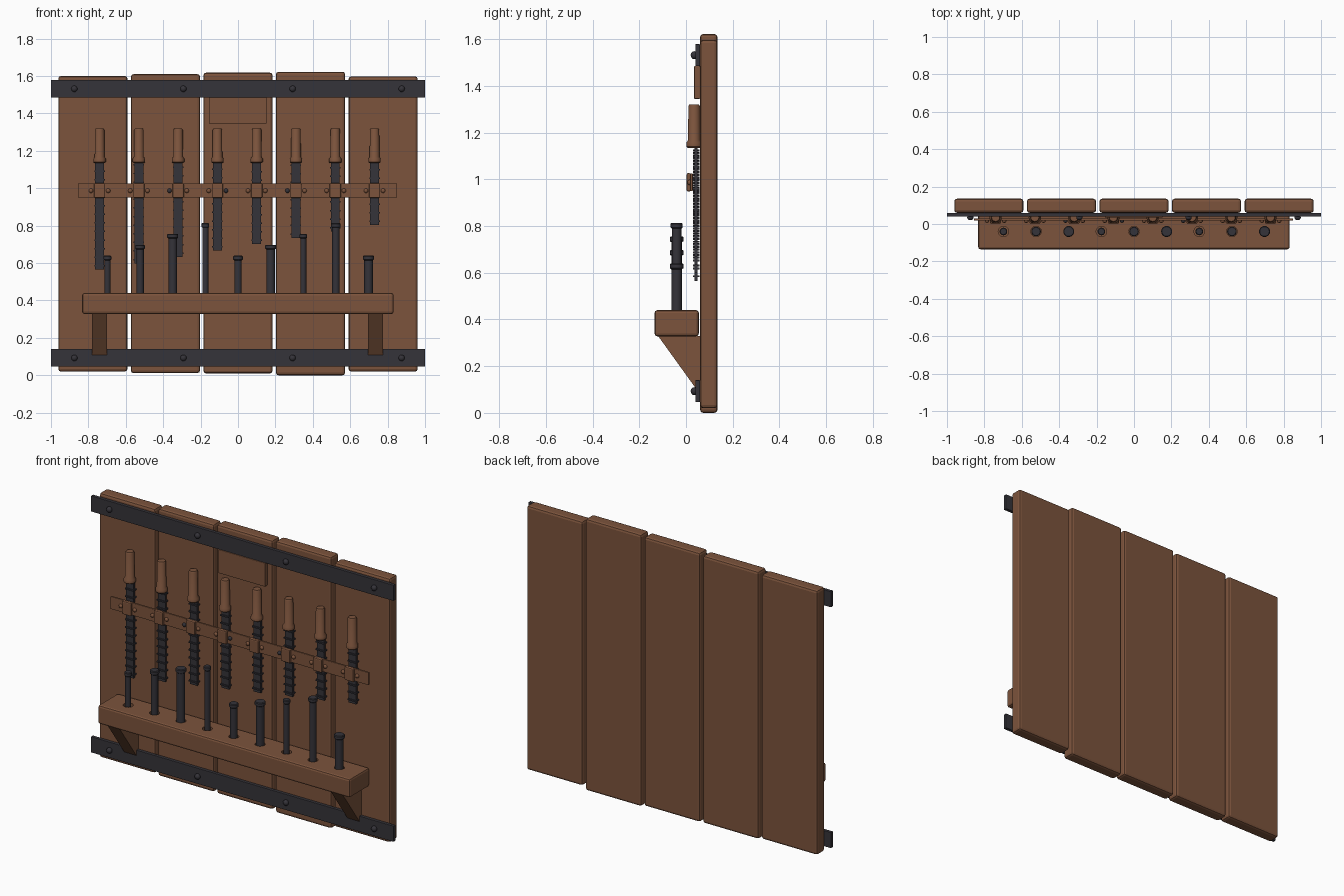
import bpy, bmesh
from math import radians

if "Cube" in bpy.data.objects:
    bpy.data.objects.remove(bpy.data.objects["Cube"])


def material(name, r, g, b):
    m = bpy.data.materials.new(name)
    m.use_nodes = True
    m.diffuse_color = (r, g, b, 1)
    m.node_tree.nodes["Principled BSDF"].inputs["Base Color"].default_value = (r, g, b, 1)
    return m


wood = material("brown wood", 0.20, 0.087, 0.045)
iron = material("dark iron", 0.035, 0.033, 0.041)


def finish(name, bm, mat, bevel=0, smooth=False):
    bmesh.ops.recalc_face_normals(bm, faces=bm.faces)
    mesh = bpy.data.meshes.new(name)
    bm.to_mesh(mesh)
    bm.free()
    mesh.materials.append(mat)
    ob = bpy.data.objects.new(name, mesh)
    bpy.context.collection.objects.link(ob)
    if bevel:
        mod = ob.modifiers.new("soft edges", "BEVEL")
        mod.width, mod.segments = bevel, 2
        mod.limit_method = "ANGLE"
    if smooth:
        bpy.ops.object.select_all(action="DESELECT")
        ob.select_set(True)
        bpy.context.view_layer.objects.active = ob
        bpy.ops.object.shade_smooth_by_angle(angle=radians(35))
    return ob


def add_box(bm, x0, x1, y0, y1, z0, z1):
    verts = bmesh.ops.create_cube(bm, size=1)["verts"]
    bmesh.ops.scale(bm, vec=(x1 - x0, y1 - y0, z1 - z0), verts=verts)
    bmesh.ops.translate(bm, vec=((x0 + x1) / 2, (y0 + y1) / 2, (z0 + z1) / 2), verts=verts)


def box(name, mat, *bounds, bevel=0):
    bm = bmesh.new()
    add_box(bm, *bounds)
    return finish(name, bm, mat, bevel)


def lathe(name, mat, x, y, profile, sides=20):
    """Turned part about a vertical axis, profile is (radius, z) from bottom to top."""
    bm = bmesh.new()
    verts = [bm.verts.new((r, 0, z)) for r, z in [(0, profile[0][1])] + profile + [(0, profile[-1][1])]]
    edges = [bm.edges.new(p) for p in zip(verts, verts[1:])]
    bmesh.ops.spin(bm, geom=verts + edges, axis=(0, 0, 1), cent=(0, 0, 0),
                   angle=radians(360), steps=sides)
    bmesh.ops.remove_doubles(bm, verts=bm.verts, dist=0.0001)
    bmesh.ops.translate(bm, vec=(x, y, 0), verts=bm.verts)
    return finish(name, bm, mat, smooth=True)


def dome(name, mat, x, y, z, radius, depth):
    """Domed stud head facing the front."""
    bm = bmesh.new()
    bmesh.ops.create_uvsphere(bm, u_segments=14, v_segments=8, radius=radius)
    bmesh.ops.scale(bm, vec=(1, depth / radius, 1), verts=bm.verts)
    bmesh.ops.translate(bm, vec=(x, y, z), verts=bm.verts)
    return finish(name, bm, mat, smooth=True)


# Back board of five planks with uneven ends
for i, (low, high) in enumerate([(0.02, 1.60), (0.012, 1.61), (0.01, 1.618), (0, 1.623), (0.02, 1.598)]):
    cx = (i - 2) * 0.388
    box(f"plank_{i + 1}", wood, cx - 0.185, cx + 0.185, 0.06, 0.135, low, high, bevel=0.014)

# Iron straps with bolts
for side, z in (("lower", 0.093), ("upper", 1.532)):
    box(f"{side}_strap", iron, -1, 1, 0.04, 0.06, z - 0.047, z + 0.047, bevel=0.002)
    for x in (-0.875, -0.292, 0.292, 0.875):
        dome(f"{side}_strap_bolt", iron, x, 0.035, z, 0.017, 0.015)

# Plain name plate under the upper strap
box("plate", wood, -0.155, 0.153, 0.035, 0.06, 1.345, 1.486, bevel=0.003)

# Shelf with drilled holes
shelf = box("shelf", wood, -0.833, 0.832, -0.135, 0.055, 0.328, 0.44, bevel=0.012)
bm = bmesh.new()
for i in range(9):
    hole = bmesh.ops.create_cone(bm, segments=20, radius1=0.028, radius2=0.028, depth=0.1, cap_ends=True)["verts"]
    bmesh.ops.translate(bm, vec=((i - 4) * 0.1745, -0.04, 0.45), verts=hole)
cutter = finish("hole_cutter", bm, wood)
cutter.hide_render = True
cutter.hide_viewport = True
cut = shelf.modifiers.new("holes", "BOOLEAN")
cut.operation, cut.object, cut.solver = "DIFFERENCE", cutter, "EXACT"

# Triangular shelf brackets
for side, x in (("right", -0.74), ("left", 0.735)):
    bm = bmesh.new()
    face = bm.faces.new([bm.verts.new((x - 0.04, y, z)) for y, z in
                         [(-0.12, 0.33), (0.06, 0.33), (0.06, 0.08)]])
    moved = bmesh.ops.extrude_face_region(bm, geom=[face])["geom"]
    bmesh.ops.translate(bm, vec=(0.08, 0, 0), verts=[v for v in moved if isinstance(v, bmesh.types.BMVert)])
    finish(f"{side}_bracket", bm, wood)

# Iron punches standing in the shelf
for i in range(9):
    r = (0.016, 0.02, 0.023)[i % 3]
    top = 0.64 + 0.058 * (i % 4)
    head = r * 1.28
    lathe(f"punch_{i + 1}", iron, (i - 4) * 0.1745, -0.04,
          [(r, 0.40), (r, top - 0.025), (head, top - 0.02), (head, top - 0.004), (head - 0.004, top)])

# Wooden handled rasps, each shorter than the last
for i in range(8):
    x, tip = -0.74 + i * 0.21, 0.565 + i * 0.034
    lathe(f"rasp_handle_{i + 1}", wood, x, 0.035,
          [(0.028, 1.135), (0.033, 1.14), (0.033, 1.158), (0.026, 1.168), (0.025, 1.312), (0.021, 1.32)])
    bm = bmesh.new()
    add_box(bm, x - 0.024, x + 0.024, 0.036, 0.05, tip, 1.14)
    z = tip + 0.02
    while z < 1.13:
        add_box(bm, x - 0.028, x + 0.028, 0.029, 0.058, z - 0.004, z + 0.004)
        z += 0.046
    finish(f"rasp_blade_{i + 1}", bm, iron)

# Holding strip with a raised loop and two studs per rasp
box("holding_strip", wood, -0.855, 0.85, 0.018, 0.029, 0.95, 1.025, bevel=0.002)
for i in range(8):
    x = -0.74 + i * 0.21
    box(f"strip_loop_{i + 1}", wood, x - 0.03, x + 0.03, 0.003, 0.02, 0.948, 1.027, bevel=0.006)
    for side in (-1, 1):
        dark = (i, side) in ((2, -1), (3, 1), (5, -1))
        dome(f"strip_stud_{i + 1}", iron if dark else wood, x + side * 0.046, 0.016, 0.987, 0.012, 0.01)
